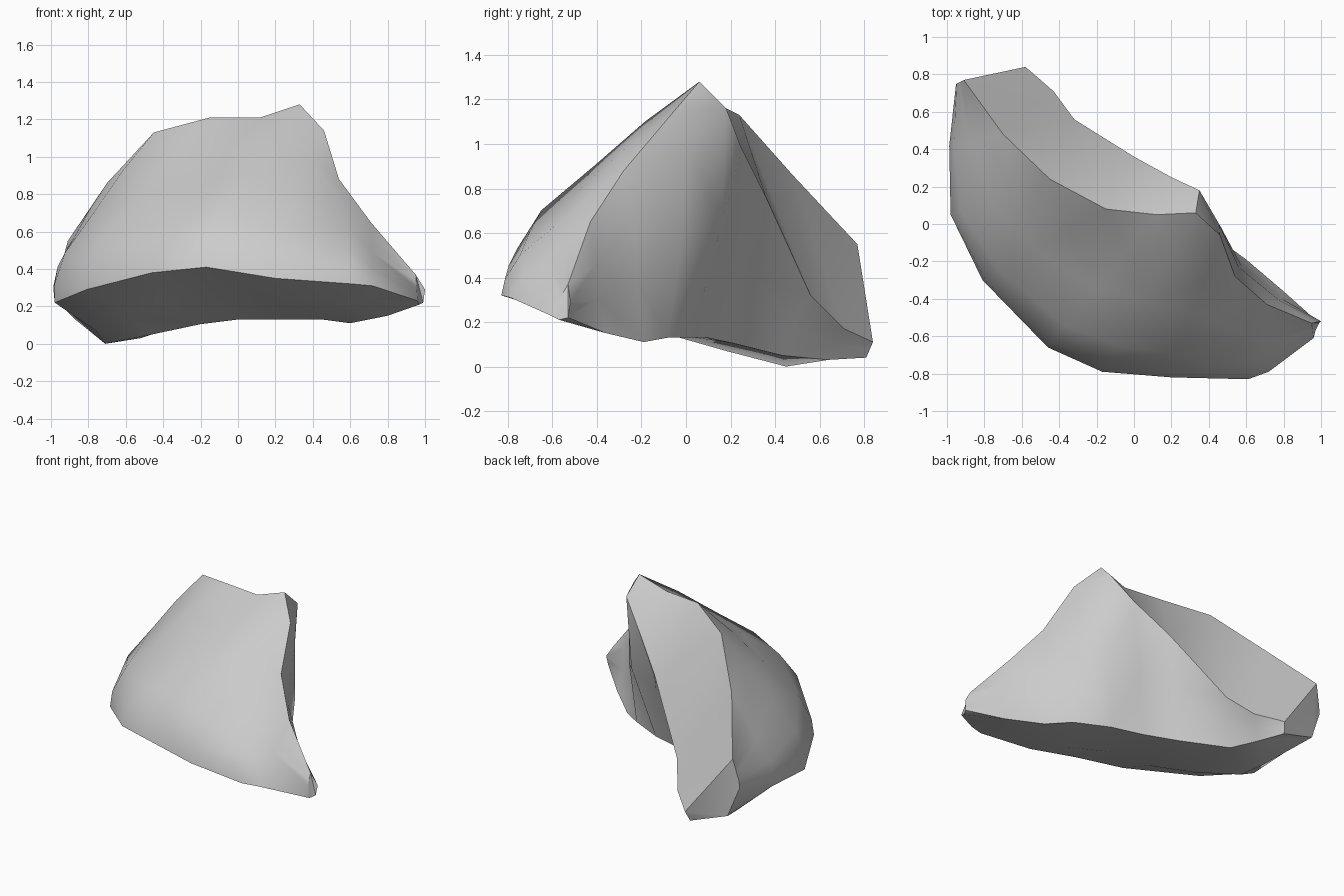
import bpy, bmesh, math
from mathutils import Vector

if "Cube" in bpy.data.objects:
    bpy.data.objects.remove(bpy.data.objects["Cube"])

stone = bpy.data.materials.new("stone_grey")
stone.diffuse_color = (0.6, 0.6, 0.6, 1)
stone.use_nodes = True
stone.node_tree.nodes["Principled BSDF"].inputs["Base Color"].default_value = stone.diffuse_color


def rail(*pts):
    return [Vector(p) for p in pts]


# Rails run along the crescent from the left tip to the right tip
ridge = rail((-.91, .77, .55), (-.70, .48, .86), (-.45, .24, 1.13), (-.15, .08, 1.21), (.12, .05, 1.21),
             (.33, .06, 1.28), (.46, -.06, 1.14), (.54, -.28, .88), (.71, -.43, .65), (.95, -.53, .37))
rim = rail((-.95, .75, .34), (-.98, .42, .24), (-.98, .05, .22), (-.81, -.30, .29), (-.46, -.66, .38),
           (-.17, -.79, .41), (.20, -.82, .35), (.61, -.83, .32), (.72, -.79, .31), (.96, -.61, .23))
underside = rail((-.87, .77, .13), (-.71, .45, .0), (-.76, .18, .07), (-.60, -.10, .15), (-.40, -.33, .23),
                 (-.15, -.40, .27), (.15, -.50, .24), (.50, -.55, .23), (.70, -.58, .24), (.97, -.57, .21))
back_base = rail((-.60, .81, .04), (-.52, .64, .03), (-.46, .43, .05), (-.20, .21, .105), (.0, .09, .13),
                 (.22, .03, .13), (.45, -.08, .13), (.60, -.19, .11), (.80, -.36, .15), (.99, -.53, .22))
back_edge = rail((-.58, .84, .11), (-.43, .71, .17), (-.32, .56, .32), (0, .36, .76), (.20, .25, .98),
                 (.35, .18, 1.16), (.455, .0, 1.0), (.56, -.23, .65), (.78, -.41, .45), (1.0, -.52, .29))


def bulged(a, b, t, amount):
    """Point between rim a and ridge b, pushed out along the slope's normal."""
    d = a - b
    flat = Vector((d.x, d.y, 0))
    out = flat.normalized() * -d.z + Vector((0, 0, flat.length))
    return a.lerp(b, t) + out * amount


# The broad front face swells outward, mostly low down near the rim
swell = [(.08, .05), (.24, .085), (.5, .06), (.75, .04)]
strength = [.5, 1, 1, 1, 1, 1, 1, 1, .6, 0]
front = [[bulged(a, b, t, k * s) for a, b, s in zip(rim, ridge, strength)] for t, k in swell]
# The back undercut is split once: scooped along the wing, a buttress under the peak
scoop = [0, -.01, -.02, -.015, .015, .055, .02, -.01, -.01, 0]
hollow = [a.lerp(b, .5) + Vector((.7, 1, 0)) * s for a, b, s in zip(back_base, back_edge, scoop)]
rails = [rim, *front, ridge, back_edge, hollow, back_base, underside]

# Loft the rails and cap both tips
bm = bmesh.new()
grid = [[bm.verts.new(p) for p in r] for r in rails]
for i in range(len(grid)):
    a, b = grid[i], grid[(i + 1) % len(grid)]
    for j in range(len(a) - 1):
        bm.faces.new((a[j], a[j + 1], b[j + 1], b[j]))
for j in (0, -1):
    bm.faces.new([r[j] for r in grid])
bmesh.ops.triangulate(bm, faces=bm.faces[:])
bmesh.ops.recalc_face_normals(bm, faces=bm.faces[:])
mesh = bpy.data.meshes.new("boulder")
bm.to_mesh(mesh)
bm.free()
mesh.materials.append(stone)
boulder = bpy.data.objects.new("boulder", mesh)
bpy.context.collection.objects.link(boulder)
bpy.context.view_layer.objects.active = boulder
boulder.select_set(True)
bpy.ops.object.shade_smooth_by_angle(angle=math.radians(40))
